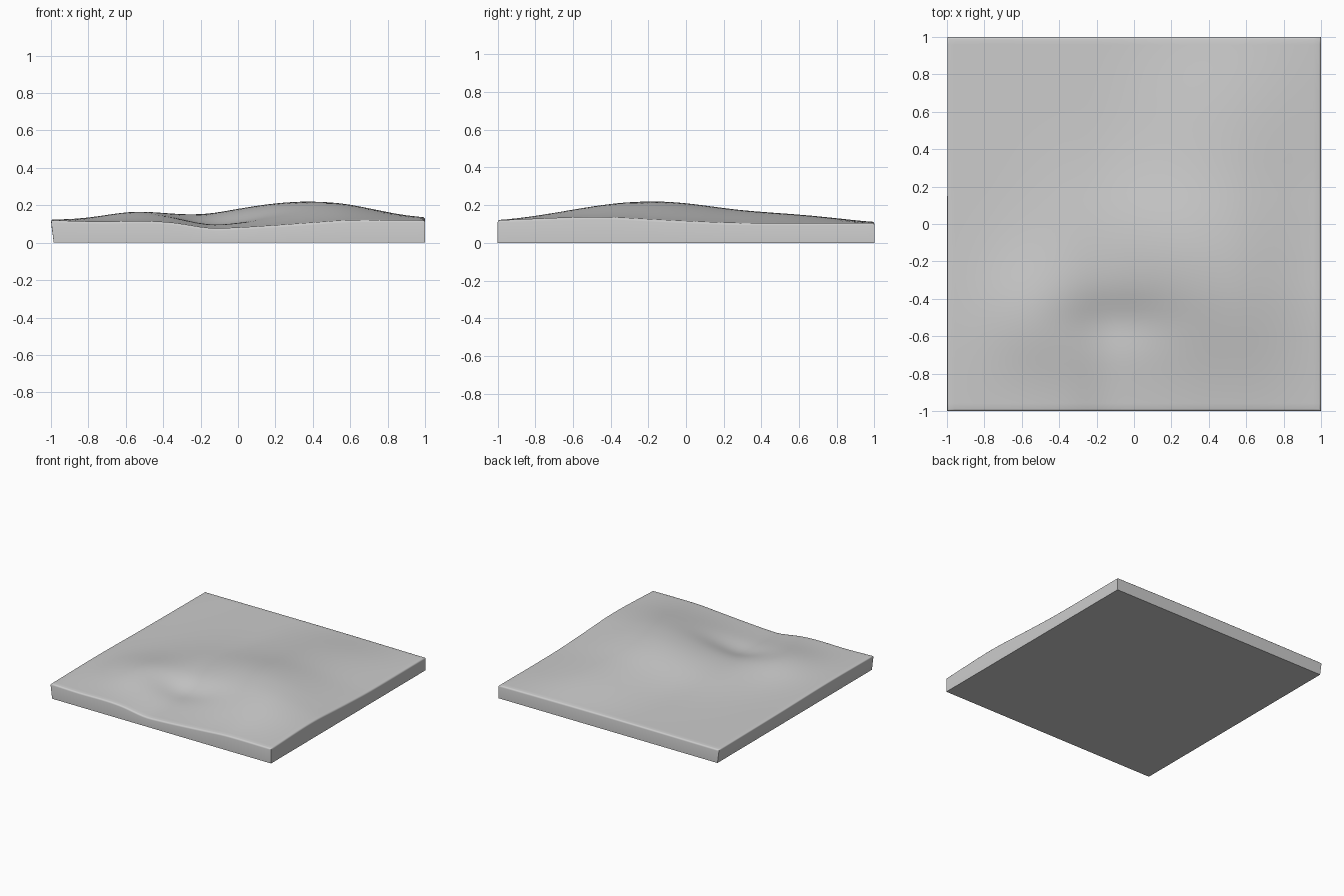
import bpy, bmesh, math

if "Cube" in bpy.data.objects:
    bpy.data.objects.remove(bpy.data.objects["Cube"])

N = 48  # cells per side

# Rim height profiles (position, height)
FRONT = [(-1, .12), (-.75, .113), (-.5, .115), (-.35, .107), (-.15, .078), (0, .081),
         (.2, .093), (.4, .107), (.6, .12), (1, .12)]
BACK = [(-1, .11), (0, .112), (1, .106)]
LEFT = [(-1, .12), (-.4, .124), (.2, .116), (1, .11)]
RIGHT = [(-1, .12), (-.6, .135), (-.4, .135), (-.2, .125), (0, .115), (.3, .105), (1, .106)]

# Hills and hollow: x, y, height, spread x, spread y
BUMPS = [(.15, -.1, .075, .35, .30),
         (.52, -.35, .05, .28, .35),
         (.40, .50, .042, .35, .35),
         (-.55, -.5, .04, .20, .22),
         (-.1, -.52, -.027, .20, .10)]


def profile(pts, t):
    # Smooth cubic interpolation through the points
    def slope(i):
        a, b = pts[max(i - 1, 0)], pts[min(i + 1, len(pts) - 1)]
        return (b[1] - a[1]) / (b[0] - a[0])
    i = 0
    while i < len(pts) - 2 and t > pts[i + 1][0]:
        i += 1
    (t0, a), (t1, b) = pts[i], pts[i + 1]
    h = t1 - t0
    s = (t - t0) / h
    return ((2*s**3 - 3*s**2 + 1) * a + (s**3 - 2*s**2 + s) * h * slope(i)
            + (3*s**2 - 2*s**3) * b + (s**3 - s**2) * h * slope(i + 1))


def height(x, y):
    u, v = (x + 1) / 2, (y + 1) / 2
    # Surface blended between the four rims
    z = (1 - v) * profile(FRONT, x) + v * profile(BACK, x)
    z += (1 - u) * profile(LEFT, y) + u * profile(RIGHT, y)
    z -= (1 - v) * ((1 - u) * .12 + u * .12) + v * ((1 - u) * .11 + u * .106)
    # Interior bumps, fading out at the rim
    fade = (1 - x**6) * (1 - y**6)
    for bx, by, h, sx, sy in BUMPS:
        z += fade * h * math.exp(-.5 * (((x - bx) / sx)**2 + ((y - by) / sy)**2))
    return z


# Terrain slab: flat base grid extruded up to the rolling surface
bm = bmesh.new()
bmesh.ops.create_grid(bm, x_segments=N, y_segments=N, size=1)
base = list(bm.verts)
ext = bmesh.ops.extrude_face_region(bm, geom=list(bm.faces), use_keep_orig=True)
top = {g for g in ext["geom"] if isinstance(g, bmesh.types.BMVert)}
top_faces = {g for g in ext["geom"] if isinstance(g, bmesh.types.BMFace)}
for v in top:
    v.co.z = height(v.co.x, v.co.y)
for v in base:
    if v.co.x < -.999:
        v.co.x = -.985  # left side leans in at the base
bmesh.ops.recalc_face_normals(bm, faces=list(bm.faces))

# Soft upper rim
rim = [e for e in bm.edges if sum(f in top_faces for f in e.link_faces) == 1]
bmesh.ops.bevel(bm, geom=rim, offset=.012, segments=3, profile=.5, affect='EDGES')

mesh = bpy.data.meshes.new("terrain_slab")
bm.to_mesh(mesh)
bm.free()
slab = bpy.data.objects.new("terrain_slab", mesh)
bpy.context.collection.objects.link(slab)
bpy.context.view_layer.objects.active = slab
slab.select_set(True)
bpy.ops.object.shade_smooth_by_angle(angle=math.radians(50))
